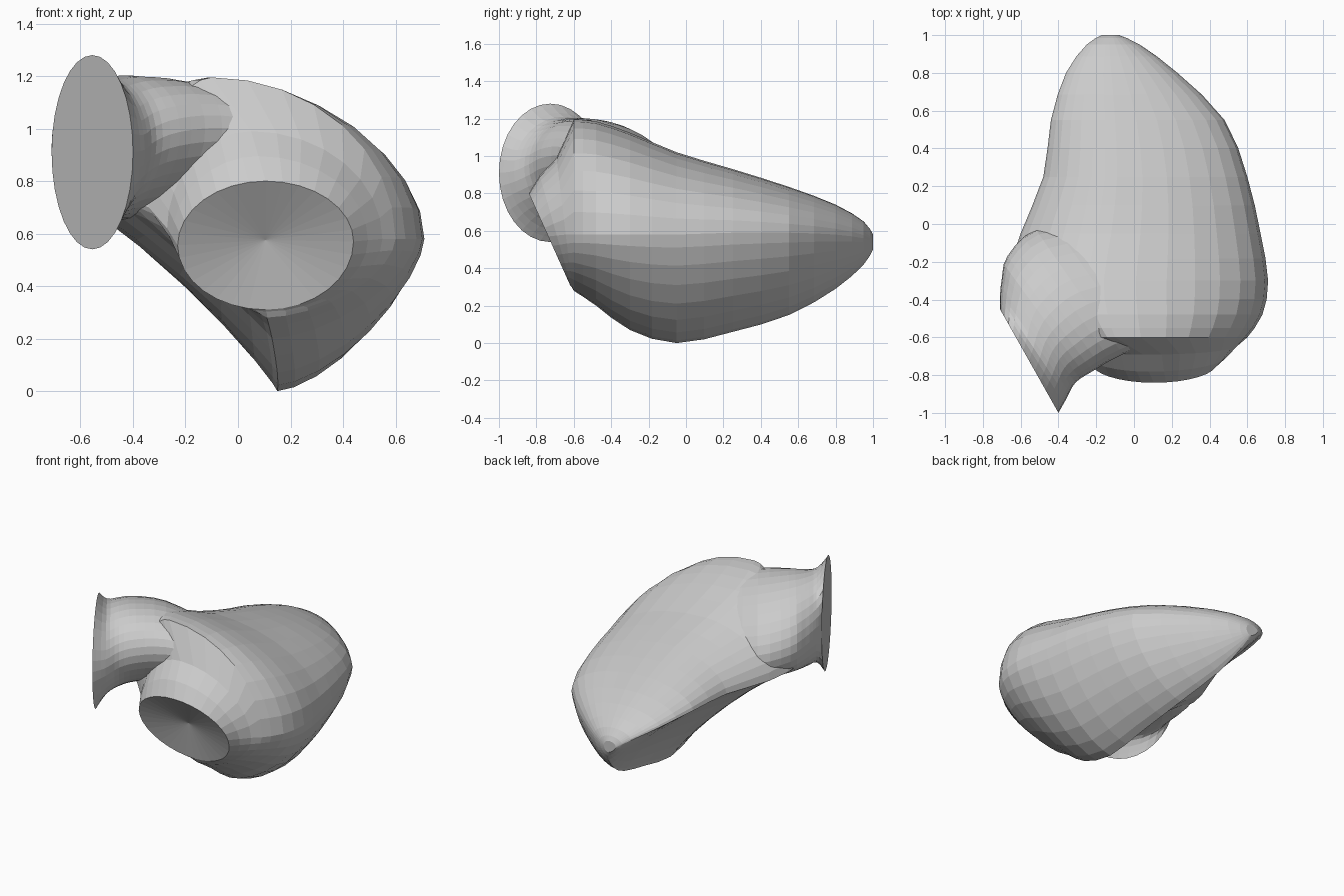
import bpy, bmesh
from math import sin, cos, pi
from mathutils import Vector

if "Cube" in bpy.data.objects:
    bpy.data.objects.remove(bpy.data.objects["Cube"])

N = 32  # sides of every ring


def spline(rows, sub):
    """Catmull-Rom rows of numbers into a denser list."""
    out = []
    for i in range(len(rows) - 1):
        a, b, c, d = (rows[max(0, min(len(rows) - 1, i + k))] for k in (-1, 0, 1, 2))
        for s in range(sub):
            t = s / sub
            out.append([q + 0.5 * t * (r - p + t * (2*p - 5*q + 4*r - w + t * (3*(q - r) + w - p)))
                        for p, q, r, w in zip(a, b, c, d)])
    return out + [rows[-1]]


def loft(name, rings, first, last):
    """Skin closed rings; first and last are the centre points of the end fans."""
    bm = bmesh.new()
    vs = [[bm.verts.new(p) for p in ring] for ring in rings]
    for a, b in zip(vs, vs[1:]):
        for i in range(N):
            j = (i + 1) % N
            bm.faces.new((a[i], a[j], b[j], b[i]))
    for ring, centre in ((vs[0], first), (vs[-1], last)):
        c = bm.verts.new(centre)
        for i in range(N):
            bm.faces.new((ring[i], ring[(i + 1) % N], c))
    bmesh.ops.recalc_face_normals(bm, faces=bm.faces)
    me = bpy.data.meshes.new(name)
    bm.to_mesh(me)
    bm.free()
    ob = bpy.data.objects.new(name, me)
    bpy.context.collection.objects.link(ob)
    return ob


def body_ring(row):
    """Ring through its left, top, right and bottom extremes; quadrants differ in fullness."""
    y, shear, f, xl, zl, xt, zt, xr, zr, xb, zb = row
    quads = (((xl, zl), (xt, zt), 1, 1.1), ((xr, zr), (xt, zt), -1, 1.0),
             ((xr, zr), (xb, zb), 1, 1.3), ((xl, zl), (xb, zb), -1, 2.25))
    pts = []
    for side, end, way, p in quads:
        p = 1 + (p - 1) * f
        for i in range(N // 4):
            t = i / (N // 4) * pi / 2
            if way < 0:
                t = pi / 2 - t
            x = end[0] + (side[0] - end[0]) * max(cos(t), 0) ** p
            z = side[1] + (end[1] - side[1]) * max(sin(t), 0) ** p
            pts.append((x, y - shear * (z - 0.555), z))
    return pts


def neck_ring(row):
    """Oval between a rear and a front point, rear side lowered by the tilt."""
    xa, ya, xb, yb, z0, z1, tilt = row
    a, b = Vector((xa, ya, -tilt)), Vector((xb, yb, tilt))
    m, h = (a + b) / 2, (a - b) / 2
    return [m + h * cos(t) + Vector((0, 0, (z0 + z1) / 2 + (z1 - z0) / 2 * sin(t)))
            for t in (2 * pi * i / N for i in range(N))]


# main chamber: y, shear, fullness, then left, top, right, bottom (x, z)
stations = [
    (1.00, 0, .3, -.17, .55, -.12, .58, -.08, .54, -.11, .50),
    (0.95, 0, .6, -.25, .60, -.13, .65, .03, .56, -.08, .42),
    (0.80, 0, .9, -.36, .66, -.12, .74, .23, .58, -.02, .29),
    (0.55, 0, 1, -.44, .70, -.10, .835, .48, .59, .08, .15),
    (0.25, 0, 1, -.48, .71, -.09, .93, .60, .59, .13, .06),
    (-0.05, 0, 1, -.60, .72, -.12, 1.02, .67, .58, .15, .00),
    (-0.30, 0, 1, -.66, .76, -.16, 1.125, .71, .58, .15, .07),
    (-0.48, 0, .9, -.52, .76, -.14, 1.185, .68, .58, .13, .20),
    (-0.60, 0, .6, -.34, .70, -.10, 1.195, .60, .58, .11, .28),
    (-0.64, .12, .3, -.27, .62, .05, .99, .55, .58, .11, .295),
    (-0.73, .45, 0, -.23, .555, .105, .80, .44, .57, .105, .31)]
body = loft("heart_chamber", [body_ring(r) for r in spline(stations[:-2], 2) + spline(stations[-2:], 2)],
            (-.13, 1.0, .535), (.105, -.68, .575))

# side outlet: rear x y, front x y, low and high z, tilt; ends in the flat oval mouth
outlet = [
    (-.22, .00, .22, -.58, .68, 1.08, .10),
    (-.52, -.03, -.06, -.69, .66, 1.165, .09),
    (-.67, -.17, -.22, -.78, .66, 1.195, .06),
    (-.70, -.29, -.31, -.84, .65, 1.20, .03),
    (-.71, -.39, -.355, -.92, .63, 1.21, .0),
    (-.71, -.45, -.40, -1.0, .54, 1.28, 0)]
neck = loft("side_outlet", [neck_ring(r) for r in spline(outlet, 3)],
            (.1, -.25, .85), (-.555, -.725, .91))

# fuse the two into one skin
mod = body.modifiers.new("fuse", 'BOOLEAN')
mod.operation = 'UNION'
mod.solver = 'EXACT'
mod.object = neck
bpy.context.view_layer.objects.active = body
body.select_set(True)
bpy.ops.object.modifier_apply(modifier=mod.name)
bpy.data.objects.remove(neck, do_unlink=True)
